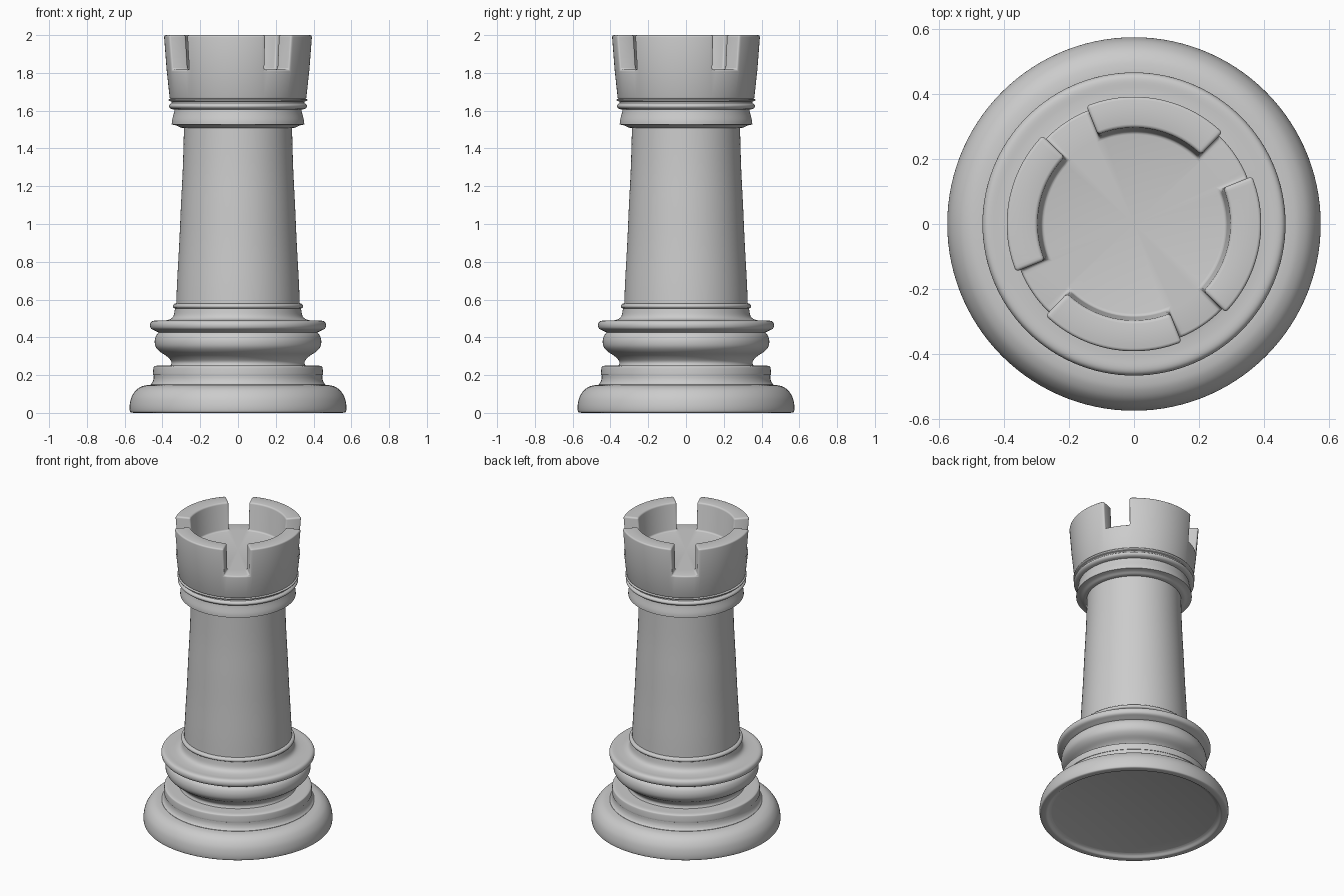
import bpy, bmesh, math

if "Cube" in bpy.data.objects:
    bpy.data.objects.remove(bpy.data.objects["Cube"])

SEGS = 120


def smooth(points, steps=4):
    """Catmull-Rom curve through profile points."""
    pts = [points[0]] + points + [points[-1]]
    out = []
    for i in range(1, len(pts) - 2):
        p0, p1, p2, p3 = pts[i - 1:i + 3]
        for s in range(steps):
            t = s / steps
            out.append(tuple(0.5 * (2 * b + (c - a) * t + (2 * a - 5 * b + 4 * c - d) * t ** 2
                                    + (3 * b - a - 3 * c + d) * t ** 3)
                             for a, b, c, d in zip(p0, p1, p2, p3)))
    return out + [points[-1]]


def spin(bm, profile, offset=0.0):
    """Revolve (radius, z) points; faces are listed per profile span."""
    rings = []
    for r, z in profile:
        if r == 0:
            rings.append([bm.verts.new((0, 0, z))] * SEGS)
        else:
            rings.append([bm.verts.new((r * math.cos(a), r * math.sin(a), z))
                          for a in (offset + 2 * math.pi * i / SEGS for i in range(SEGS))])
    spans = []
    for lo, hi in zip(rings, rings[1:]):
        row = []
        for i in range(SEGS):
            j = (i + 1) % SEGS
            quad = list(dict.fromkeys((lo[i], lo[j], hi[j], hi[i])))
            row.append(bm.faces.new(quad))
        spans.append(row)
    return spans


def finish(name, bm, bevel=0):
    bmesh.ops.recalc_face_normals(bm, faces=bm.faces)
    me = bpy.data.meshes.new(name)
    bm.to_mesh(me)
    bm.free()
    ob = bpy.data.objects.new(name, me)
    bpy.context.collection.objects.link(ob)
    bpy.ops.object.select_all(action='DESELECT')
    ob.select_set(True)
    bpy.context.view_layer.objects.active = ob
    if bevel:
        mod = ob.modifiers.new("soft_edges", 'BEVEL')
        mod.width, mod.segments, mod.limit_method = bevel, 3, 'ANGLE'
        mod.angle_limit = math.radians(40)
        bpy.ops.object.modifier_apply(modifier=mod.name)
    bpy.ops.object.shade_smooth_by_angle(angle=math.radians(40))
    return ob


def lathe(name, *sections):
    """Closed turned part; each section is smooth, with creases between them."""
    profile = [(0, sections[0][0][1])]
    for s in sections:
        profile += [p for p in smooth(s) if p != profile[-1]]
    profile.append((0, profile[-1][1]))
    bm = bmesh.new()
    spin(bm, profile)
    return finish(name, bm)


# Foot with a shallow recess underneath
lathe("base_foot",
      [(0.50, 0.02), (0.515, 0.014), (0.53, 0.002), (0.54, 0)],
      [(0.54, 0), (0.565, 0.002), (0.573, 0.012), (0.573, 0.045), (0.563, 0.085),
       (0.54, 0.12), (0.51, 0.14), (0.48, 0.147), (0.455, 0.148)])

# Stepped plinth, waist, bulge and lip
lathe("base_rings",
      [(0.463, 0.14), (0.463, 0.15)],
      [(0.463, 0.15), (0.453, 0.162), (0.447, 0.18), (0.446, 0.20)],
      [(0.446, 0.20), (0.45, 0.203), (0.448, 0.235), (0.444, 0.246), (0.43, 0.25)],
      [(0.43, 0.25), (0.357, 0.25)],
      [(0.357, 0.25), (0.352, 0.265), (0.358, 0.28), (0.38, 0.302), (0.415, 0.325),
       (0.436, 0.35), (0.441, 0.38), (0.434, 0.408), (0.42, 0.425)],
      [(0.42, 0.425), (0.44, 0.435), (0.46, 0.446), (0.466, 0.463), (0.461, 0.48),
       (0.445, 0.488), (0.41, 0.488), (0.375, 0.491), (0.352, 0.50), (0.34, 0.518),
       (0.334, 0.55)])

# Tapered shaft with a bead at its foot
lathe("shaft",
      [(0.333, 0.54), (0.334, 0.553)],
      [(0.334, 0.553), (0.343, 0.558), (0.345, 0.567), (0.339, 0.576), (0.327, 0.58)],
      [(0.327, 0.58), (0.322, 0.70), (0.311, 0.90), (0.302, 1.10), (0.292, 1.30),
       (0.286, 1.51), (0.286, 1.53)])

# Collar under the crown
lathe("collar",
      [(0.285, 1.508), (0.305, 1.511), (0.325, 1.521), (0.351, 1.527)],
      [(0.351, 1.527), (0.349, 1.55), (0.34, 1.585), (0.336, 1.605)],
      [(0.336, 1.605), (0.355, 1.61), (0.365, 1.62), (0.364, 1.63), (0.352, 1.64)],
      [(0.352, 1.64), (0.352, 1.648), (0.366, 1.652), (0.367, 1.66), (0.355, 1.664)])

# Crown: floor disc, with four battlements extruded from its outer ring
bm = bmesh.new()
spans = spin(bm, [(0, 1.66), (0.361, 1.66), (0.378, 1.817), (0.285, 1.817), (0, 1.817)],
             math.radians(22))
gap = 8                                     # 24 degree gaps, 66 degree blocks
raised = [f for i, f in enumerate(spans[2]) if i % (SEGS // 4) >= gap]
res = bmesh.ops.extrude_face_region(bm, geom=raised)
bmesh.ops.delete(bm, geom=raised, context='FACES')
for v in res["geom"]:
    if isinstance(v, bmesh.types.BMVert):
        k = (0.392 if v.co.xy.length > 0.33 else 0.297) / v.co.xy.length
        v.co.x *= k
        v.co.y *= k
        v.co.z = 2.0
finish("crown", bm, bevel=0.01)
